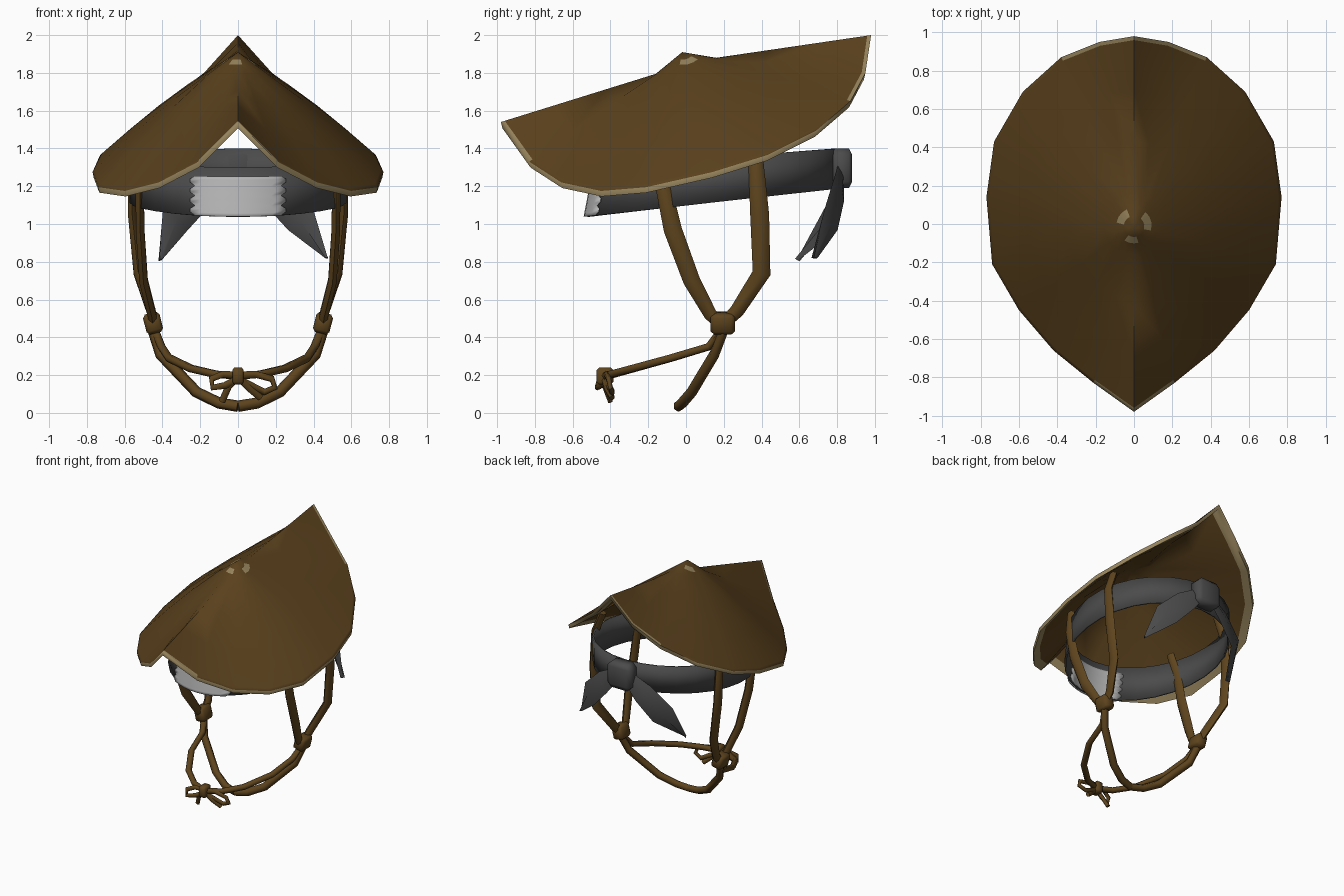
import bpy, bmesh, math
from mathutils import Vector as V

if "Cube" in bpy.data.objects:
    bpy.data.objects.remove(bpy.data.objects["Cube"])


def material(name, rgb):
    m = bpy.data.materials.new(name)
    m.diffuse_color = (*rgb, 1)
    m.use_nodes = True
    m.node_tree.nodes["Principled BSDF"].inputs["Base Color"].default_value = m.diffuse_color
    return m


HAT = material("hat brown", (0.101, 0.052, 0.012))
TAN = material("worn tan", (0.30, 0.225, 0.105))
STRAP = material("strap brown", (0.112, 0.058, 0.0125))
CLOTH = material("dark grey cloth", (0.070, 0.070, 0.072))
METAL = material("metal plate grey", (0.46, 0.46, 0.46))


def build(name, verts, faces, mats, idx=None, angle=35):
    me = bpy.data.meshes.new(name)
    me.from_pydata([tuple(v) for v in verts], [], faces)
    for m in mats:
        me.materials.append(m)
    if idx:
        for p, i in zip(me.polygons, idx):
            p.material_index = i
    bm = bmesh.new()
    bm.from_mesh(me)
    bmesh.ops.recalc_face_normals(bm, faces=bm.faces)
    bm.to_mesh(me)
    bm.free()
    ob = bpy.data.objects.new(name, me)
    bpy.context.collection.objects.link(ob)
    bpy.ops.object.select_all(action='DESELECT')
    ob.select_set(True)
    bpy.context.view_layer.objects.active = ob
    bpy.ops.object.shade_smooth_by_angle(angle=math.radians(angle))
    return ob


def sweep(name, path, wide, thick, mat, ref=(1, 0, 0), sides=6):
    """Tube along a path; wide may vary per point; ref is the thin direction."""
    path = [V(p) for p in path]
    n = len(path)
    wide = wide if isinstance(wide, (list, tuple)) else [wide] * n
    verts, faces = [], []
    for i, p in enumerate(path):
        t = (path[min(i + 1, n - 1)] - path[max(i - 1, 0)]).normalized()
        a = t.cross(V(ref)).normalized()
        b = t.cross(a)
        for k in range(sides):
            w = 2 * math.pi * k / sides
            verts.append(p + a * wide[i] * math.cos(w) + b * thick * math.sin(w))
    for i in range(n - 1):
        for k in range(sides):
            l = (k + 1) % sides
            faces.append((i*sides + k, i*sides + l, (i+1)*sides + l, (i+1)*sides + k))
    faces += [tuple(range(sides)), tuple(range((n-1)*sides, n*sides))]
    return build(name, verts, faces, [mat], angle=65)


def lump(name, center, size, mat, tilt=0.0):
    """Chunky tied knot: a bevelled, tilted block."""
    bm = bmesh.new()
    bmesh.ops.create_cube(bm, size=1)
    bmesh.ops.bevel(bm, geom=bm.edges[:], offset=0.16, segments=1, affect='EDGES')
    c, s = math.cos(tilt), math.sin(tilt)
    verts = []
    for v in bm.verts:
        x, y, z = v.co.x*size[0], v.co.y*size[1], v.co.z*size[2]
        verts.append((center[0] + x*c - z*s, center[1] + y, center[2] + x*s + z*c))
    faces = [[v.index for v in f.verts] for f in bm.faces]
    bm.free()
    return build(name, verts, faces, [mat], angle=60)


# ---- hat: apex, shoulder, swept rim, underside
half = [(0, -.98, 1.54), (.21, -.83, 1.33), (.42, -.66, 1.22), (.60, -.45, 1.175),
        (.74, -.21, 1.195), (.77, .14, 1.275), (.73, .43, 1.365), (.58, .69, 1.495),
        (.38, .87, 1.65), (.18, .95, 1.80), (0, .98, 2.0)]
rim = [V(p) for p in half] + [V((-x, y, z)) for x, y, z in half[-2:0:-1]]
N = len(rim)
APEX = V((0, -.02, 1.91))


def shoulder(p):
    d = V((p.x, p.y, 0)).normalized()
    q = d * .16
    q.z = 1.795 + .085 * max(0, d.y)**2
    return q


def hat_ring(f, drop=0.0):
    out = []
    for p in rim:
        s = shoulder(p)
        if f < 0:            # between apex (-1) and shoulder (0)
            q = APEX.lerp(s, f + 1)
        else:
            q = s.lerp(p, f)
            q.z += .11 * f * (1 - f) * abs(p.x)
        q.z -= drop
        out.append(q)
    return out


levels = [(-.66, 0), (-.42, 0), (0, 0), (.33, 0), (.66, 0), (.975, 0), (1, 0),
          (.99, .036), (.91, .037), (.5, .03), (0, .03)]
verts, faces, idx = [], [], []
for f, d in levels:
    verts += hat_ring(f, d)
verts += [APEX, APEX - V((0, 0, .03))]
for r in range(len(levels) - 1):
    for k in range(N):
        l = (k + 1) % N
        faces.append((r*N + k, r*N + l, (r+1)*N + l, (r+1)*N + k))
        worn = (r == 0 and k in (0, 4, 5, 6, 12, 13, 14, 18, 19)) or r in (6, 7) \
            or (r == 5 and k in (0, 8, 9, 10, 11, 19))
        idx.append(1 if worn else 0)
last = (len(levels) - 1) * N
for k in range(N):
    l = (k + 1) % N
    faces += [(k, l, len(verts) - 2), (last + k, last + l, len(verts) - 1)]
    idx += [0, 0]
build("straw_hat", verts, faces, [HAT, TAN], idx, 75)


# ---- headband: tilted egg-shaped ring, a = 0 at the front
def band(a, h, grow=0.0):
    y = .13 - (.66 + grow) * math.cos(a)
    x = (.575 + grow) * math.sin(a) * (1 - .05 * math.cos(a))
    lo, hi = 1.04 + (y + .53) * .11, 1.30 + (y + .53) * .075
    return V((x, y + .025 * h * (1 + math.cos(a)), lo + (hi - lo) * h))


M = 28
verts = [band(2 * math.pi * k / M, h) for h in (0, 1) for k in range(M)]
faces = [(k, (k+1) % M, M + (k+1) % M, M + k) for k in range(M)]
ob = build("headband", verts, faces, [CLOTH])
sol = ob.modifiers.new("thickness", 'SOLIDIFY')
sol.thickness = .014
sol.offset = -1

# metal plate with scalloped ends, and its back seen inside the band
rows, cols = 12, 8
for name, grow in (("forehead_plate", .009), ("forehead_plate_back", -.017)):
    verts, faces = [], []
    for r in range(rows + 1):
        reach = .47 - (.05 if r % 3 == 0 else 0)
        for c in range(cols + 1):
            verts.append(band(reach * (2 * c / cols - 1), .81 * r / rows, grow))
    for r in range(rows):
        for c in range(cols):
            i = r * (cols + 1) + c
            faces.append((i, i + 1, i + cols + 2, i + cols + 1))
    ob = build(name, verts, faces, [METAL])
    sol = ob.modifiers.new("thickness", 'SOLIDIFY')
    sol.thickness = .006
    sol.offset = 0

# ---- headband knot and its two pointed tails
lump("headband_knot", (0, .825, 1.295), (.21, .11, .21), CLOTH)
for s, side, tip in ((1, "right", (.47, .68, .82)), (-1, "left", (-.41, .59, .81))):
    sweep(side + "_headband_tail",
          [(s*.06, .82, 1.28), (s*.18, .81, 1.18), (s*.33, .77, 1.03), tip],
          [.05, .085, .095, .006], .018, CLOTH, ref=(s*.5, 1, 0), sides=4)

# ---- hanging straps on both sides and chin cords
for s, side in ((1, "right"), (-1, "left")):
    def mir(pts):
        return [(s * x, y, z) for x, y, z in pts]
    sweep(side + "_front_strap", mir([(.48, -.15, 1.39), (.52, -.12, 1.20), (.518, -.07, .97),
          (.50, .03, .70), (.455, .13, .52), (.45, .18, .47)]),
          [.035, .042, .048, .045, .035, .03], .026, STRAP)
    sweep(side + "_back_strap", mir([(.50, .36, 1.49), (.56, .37, 1.33), (.56, .39, 1.05),
          (.53, .40, .74), (.46, .27, .54), (.45, .2, .47)]),
          [.035, .04, .05, .048, .038, .03], .026, STRAP)
    lump(side + "_strap_knot", (s*.45, .195, .475), (.09, .13, .11), STRAP, -s*.25)
    sweep(side + "_front_cord", mir([(.44, .19, .44), (.405, .12, .35), (.365, -.08, .29),
          (.25, -.28, .235), (.12, -.39, .205), (0, -.43, .195)]),
          .024, .022, STRAP, ref=(0, 0, 1))
    sweep(side + "_chin_cord", mir([(.45, .20, .44), (.41, .15, .31), (.22, .03, .11),
          (.10, -.02, .052), (0, -.04, .035)]), .03, .028, STRAP, ref=(0, 1, 0))

# ---- bow at the front
lump("bow_knot", (0, -.43, .195), (.06, .09, .09), STRAP)
sweep("left_bow_loop", [(0, -.43, .2), (-.08, -.44, .205), (-.14, -.46, .18), (-.135, -.47, .135),
      (-.07, -.45, .145), (0, -.43, .18)], .018, .014, STRAP, ref=(0, 1, 0))
sweep("right_bow_loop", [(0, -.43, .2), (.09, -.42, .205), (.18, -.41, .18), (.195, -.40, .135),
      (.14, -.39, .11), (.07, -.41, .145), (0, -.43, .18)], .018, .014, STRAP, ref=(0, 1, 0))
sweep("left_bow_end", [(0, -.44, .19), (-.05, -.43, .14), (-.085, -.40, .06)],
      .018, .014, STRAP, ref=(0, 1, 0))
sweep("right_bow_end", [(0, -.44, .19), (.06, -.42, .13), (.12, -.39, .08)],
      .018, .014, STRAP, ref=(0, 1, 0))
